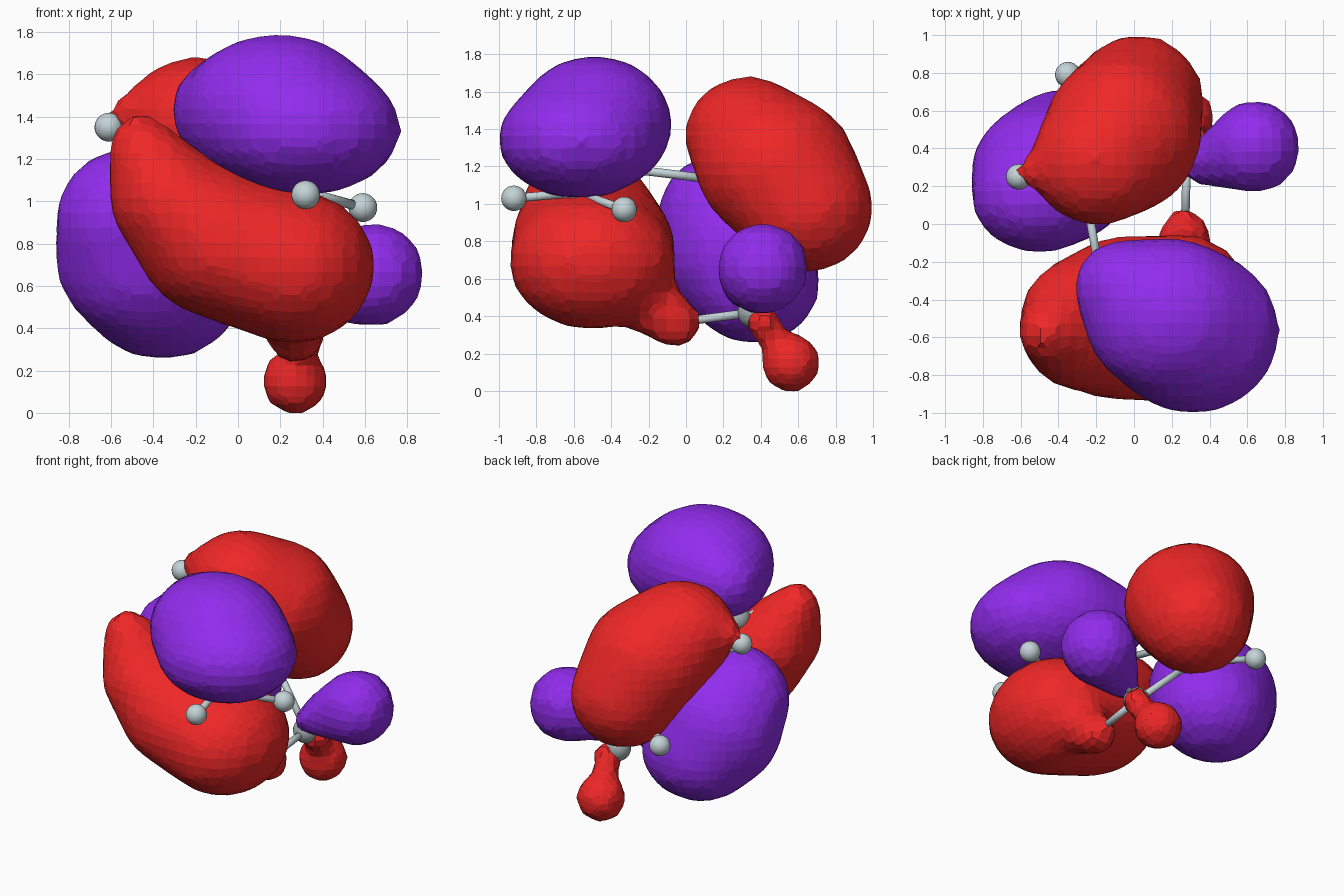
import bpy, bmesh
from mathutils import Vector, Matrix

if "Cube" in bpy.data.objects:
    bpy.data.objects.remove(bpy.data.objects["Cube"])


def material(name, rgb):
    m = bpy.data.materials.new(name)
    m.diffuse_color = (*rgb, 1)
    m.use_nodes = True
    m.node_tree.nodes["Principled BSDF"].inputs["Base Color"].default_value = m.diffuse_color
    return m


RED = material("red", (0.86, 0.02, 0.02))
PURPLE = material("purple", (0.28, 0.025, 0.84))
PALE = material("pale_grey", (0.55, 0.65, 0.68))
DARK = material("mid_grey", (0.38, 0.43, 0.44))


def finish(bm, name, mat, smooth):
    me = bpy.data.meshes.new(name)
    for f in bm.faces:
        f.smooth = smooth
    bm.to_mesh(me)
    bm.free()
    me.materials.append(mat)
    ob = bpy.data.objects.new(name, me)
    bpy.context.collection.objects.link(ob)
    return ob


def lobe(name, mat, *chains, voxel=0.07, grow=0.011):
    """Sweep ellipsoids (centre, radii) along chains, then fuse into one skin."""
    bm = bmesh.new()
    for chain in chains:
        for (c0, r0), (c1, r1) in zip(chain, chain[1:]):
            for i in range(9):
                t = i / 8
                c = Vector(c0).lerp(Vector(c1), t)
                r = Vector(r0).lerp(Vector(r1), t) + Vector((grow,) * 3)
                bmesh.ops.create_icosphere(
                    bm, subdivisions=3, radius=1,
                    matrix=Matrix.Translation(c) @ Matrix.Diagonal((*r, 1)))
    ob = finish(bm, name, mat, False)
    rm = ob.modifiers.new("skin", 'REMESH')
    rm.mode = 'VOXEL'
    rm.voxel_size = voxel
    sm = ob.modifiers.new("relax", 'SMOOTH')
    sm.factor = 0.4
    sm.iterations = 2
    return ob


def r3(r):
    return (r, r, r)


# Large lobes
lobe("front_upper_lobe", PURPLE, [
    ((0.31, -0.57, 1.345), (0.455, 0.43, 0.31)),
    ((0.19, -0.49, 1.425), (0.45, 0.41, 0.36)),
    ((-0.05, -0.34, 1.43), (0.26, 0.25, 0.25))])
lobe("front_lower_lobe", RED, [
    ((-0.46, -0.57, 1.26), r3(0.145)),
    ((-0.31, -0.53, 1.00), (0.29, 0.34, 0.24)),
    ((-0.06, -0.50, 0.79), (0.40, 0.43, 0.34)),
    ((0.26, -0.50, 0.69), (0.38, 0.44, 0.355))],
    [((0.26, -0.25, 0.50), r3(0.16)), ((0.27, -0.055, 0.36), r3(0.13))])
lobe("back_upper_lobe", RED, [
    ((-0.19, 0.33, 1.365), (0.35, 0.33, 0.31)),
    ((-0.06, 0.48, 1.20), (0.41, 0.42, 0.38)),
    ((0.02, 0.64, 0.98), (0.345, 0.355, 0.34))],
    [((-0.47, 0.27, 1.43), r3(0.10)), ((-0.59, 0.27, 1.40), r3(0.04))])
lobe("left_lower_lobe", PURPLE, [
    ((-0.50, 0.145, 0.92), (0.355, 0.29, 0.33)),
    ((-0.43, 0.27, 0.75), (0.43, 0.38, 0.41)),
    ((-0.36, 0.36, 0.59), (0.38, 0.35, 0.33))])

# Small lobes on the end group
lobe("right_small_lobe", PURPLE, [
    ((0.33, 0.31, 0.52), r3(0.09)),
    ((0.44, 0.34, 0.58), r3(0.14)),
    ((0.64, 0.41, 0.655), (0.235, 0.24, 0.24))])
lobe("bottom_small_lobe", RED, [
    ((0.32, 0.41, 0.37), r3(0.085)),
    ((0.29, 0.48, 0.26), r3(0.06)),
    ((0.27, 0.56, 0.15), r3(0.148))], voxel=0.05)

# Ball and stick frame: chain of large balls with small balls attached
core = [(0.26, -0.58, 1.06), (-0.17, -0.33, 1.19), (-0.27, 0.24, 1.12),
        (-0.08, 0.50, 0.78), (0.28, 0.36, 0.42)]
ends = [(0, (0.32, -0.92, 1.03)), (0, (0.59, -0.33, 0.97)),
        (1, (-0.45, -0.59, 1.29)), (2, (-0.61, 0.25, 1.35)),
        (3, (-0.35, 0.79, 0.77)), (4, (0.63, 0.41, 0.62)),
        (4, (0.27, 0.56, 0.15)), (4, (0.27, -0.02, 0.37))]


def ball(name, p, r, mat):
    bm = bmesh.new()
    bmesh.ops.create_uvsphere(bm, u_segments=24, v_segments=14, radius=r,
                              matrix=Matrix.Translation(p))
    finish(bm, name, mat, True)


def stick(name, a, b, r=0.023):
    a, b = Vector(a), Vector(b)
    d = b - a
    rot = d.to_track_quat('Z', 'Y').to_matrix().to_4x4()
    bm = bmesh.new()
    bmesh.ops.create_cone(bm, cap_ends=True, segments=14, radius1=r, radius2=r,
                          depth=d.length,
                          matrix=Matrix.Translation((a + b) / 2) @ rot)
    finish(bm, name, PALE, True)


for i, p in enumerate(core):
    ball(f"large_ball_{i}", p, 0.085, DARK)
for i, (a, b) in enumerate(zip(core, core[1:])):
    stick(f"core_stick_{i}", a, b)
for i, (k, p) in enumerate(ends):
    ball(f"small_ball_{i}", p, 0.068, PALE)
    stick(f"end_stick_{i}", core[k], p)
